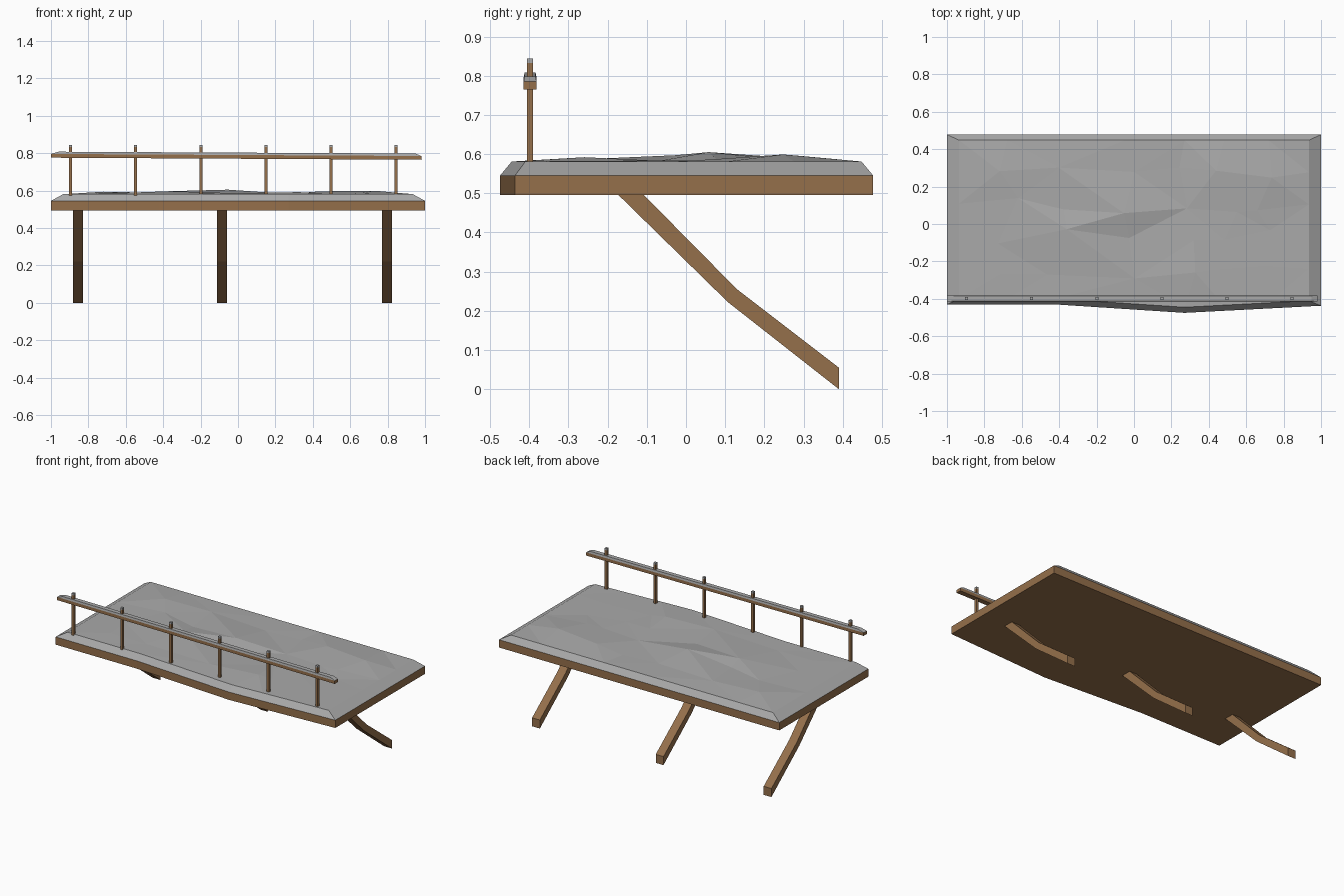
import bpy, bmesh, random
from mathutils import Vector

random.seed(4)
if "Cube" in bpy.data.objects:
    bpy.data.objects.remove(bpy.data.objects["Cube"])


def material(name, rgb):
    m = bpy.data.materials.new(name)
    m.use_nodes = True
    m.diffuse_color = (*rgb, 1)
    m.node_tree.nodes["Principled BSDF"].inputs["Base Color"].default_value = (*rgb, 1)
    return m


WOOD = material("brown wood", (0.30, 0.16, 0.07))
SNOW = material("grey snow", (0.40, 0.40, 0.40))


def finish(name, bm, mat):
    bmesh.ops.recalc_face_normals(bm, faces=bm.faces)
    mesh = bpy.data.meshes.new(name)
    bm.to_mesh(mesh)
    bm.free()
    mesh.materials.append(mat)
    ob = bpy.data.objects.new(name, mesh)
    bpy.context.scene.collection.objects.link(ob)
    return ob


def prism(name, points, offset, mat):
    """Extrude a flat polygon along an offset."""
    bm = bmesh.new()
    face = bm.faces.new([bm.verts.new(p) for p in points])
    new = bmesh.ops.extrude_face_region(bm, geom=[face])["geom"]
    bmesh.ops.translate(bm, vec=Vector(offset),
                        verts=[v for v in new if isinstance(v, bmesh.types.BMVert)])
    return finish(name, bm, mat)


def box(name, lo, hi, mat):
    pts = [(lo[0], lo[1], lo[2]), (hi[0], lo[1], lo[2]),
           (hi[0], hi[1], lo[2]), (lo[0], hi[1], lo[2])]
    return prism(name, pts, (0, 0, hi[2] - lo[2]), mat)


# Deck slab with a bowed front edge
FRONT = [(-1, -0.43), (-0.42, -0.43), (0.27, -0.475), (1, -0.437)]
BACK = 0.478
outline = FRONT + [(1, BACK), (-1, BACK)]
prism("deck", [(x, y, 0.495) for x, y in outline], (0, 0, 0.05), WOOD)


def front_y(x):
    for (x0, y0), (x1, y1) in zip(FRONT, FRONT[1:]):
        if x <= x1:
            return y0 + (y1 - y0) * (x - x0) / (x1 - x0)


# Snow blanket: sloped rim, gently uneven faceted top
xs = [-0.935, -0.68, -0.42, -0.05, 0.27, 0.48, 0.72, 0.935]
rows = 6
peaks = {(3, 3): 0.605, (2, 2): 0.597, (1, 4): 0.594, (5, 4): 0.596, (6, 4): 0.599, (4, 1): 0.592}
bm = bmesh.new()
grid = []
for i, x in enumerate(xs):
    column = []
    y0, y1 = front_y(x) + 0.03, BACK - 0.03
    for j in range(rows):
        y, px, z = y0 + (y1 - y0) * j / (rows - 1), x, 0.581
        if 0 < i < len(xs) - 1 and 0 < j < rows - 1:
            px += random.uniform(-0.07, 0.07)
            y += random.uniform(-0.05, 0.05)
            z = peaks.get((i, j), 0.582 + random.uniform(-0.002, 0.007))
        column.append(bm.verts.new((px, y, z)))
    grid.append(column)
for a, b in zip(grid, grid[1:]):
    for j in range(rows - 1):
        bm.faces.new((a[j], b[j], b[j + 1], a[j + 1]))
bmesh.ops.triangulate(bm, faces=bm.faces[:])
base = [bm.verts.new((x, y, 0.545)) for x, y in outline]
fold = [grid[0], grid[2], grid[4], grid[-1]]
spans = [(0, 2), (2, 4), (4, len(xs) - 1)]
for k, (s, e) in enumerate(spans):
    bm.faces.new([base[k], base[k + 1]] + [grid[i][0] for i in range(e, s - 1, -1)])
bm.faces.new([base[3], base[4]] + grid[-1][::-1])
bm.faces.new([base[4], base[5]] + [c[-1] for c in grid])
bm.faces.new([base[5], base[0]] + grid[0])
bm.faces.new(base)
finish("deck_snow", bm, SNOW)

# Bent struts under the deck
strut = [(-0.172, 0.495), (-0.107, 0.495), (0.13, 0.255),
         (0.39, 0.055), (0.39, 0.0), (0.107, 0.222)]
for n, x in (("right", -0.855), ("middle", -0.085), ("left", 0.797)):
    prism(n + "_strut", [(x - 0.0275, y, z) for y, z in strut], (0.055, 0, 0), WOOD)

# Railing posts with snow caps
RAIL_Y = -0.398
for i in range(6):
    x, h = -0.895 + 0.348 * i, 0.008
    box(f"post_{i + 1}", (x - h, RAIL_Y - h, 0.57), (x + h, RAIL_Y + h, 0.832), WOOD)
    box(f"post_cap_{i + 1}", (x - h, RAIL_Y - h, 0.832), (x + h, RAIL_Y + h, 0.844), SNOW)

# Slightly tilted handrail and the snow lying on it
y0, depth = RAIL_Y - 0.0165, (0, 0.033, 0)
rail = [(-1, 0.776), (0.98, 0.765), (0.98, 0.785), (-1, 0.796)]
prism("handrail", [(x, y0, z) for x, z in rail], depth, WOOD)
snow = [(-1, 0.796), (0.98, 0.785), (0.95, 0.798), (-0.96, 0.808)]
rail_snow = prism("handrail_snow", [(x, y0, z) for x, z in snow], depth, SNOW)
for v in rail_snow.data.vertices:
    if v.index % 4 > 1:
        v.co.y += (RAIL_Y - v.co.y) * 0.15
